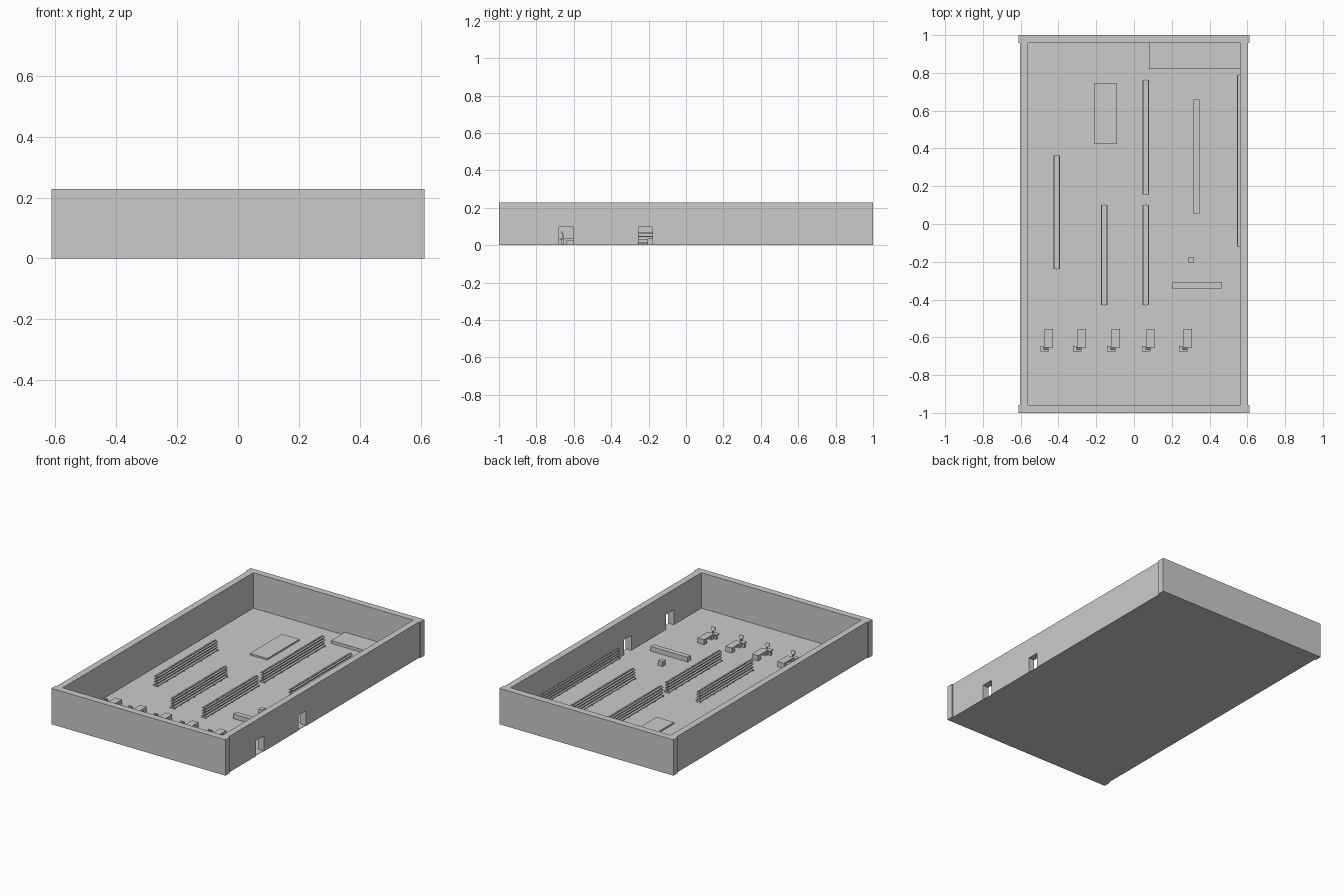
import bpy, bmesh
from mathutils import Matrix, Vector

if "Cube" in bpy.data.objects:
    bpy.data.objects.remove(bpy.data.objects["Cube"])


def add_box(bm, lo, hi, tilt=0.0):
    lo, hi = Vector(lo), Vector(hi)
    mat = (Matrix.Translation((lo + hi) / 2) @ Matrix.Rotation(tilt, 4, 'X')
           @ Matrix.Diagonal((*(hi - lo), 1)))
    bmesh.ops.create_cube(bm, size=1, matrix=mat)


def finish(bm, name):
    bmesh.ops.recalc_face_normals(bm, faces=bm.faces)
    me = bpy.data.meshes.new(name)
    bm.to_mesh(me)
    bm.free()
    ob = bpy.data.objects.new(name, me)
    bpy.context.collection.objects.link(ob)
    return ob


def box(name, lo, hi):
    bm = bmesh.new()
    add_box(bm, lo, hi)
    return finish(bm, name)


H = 0.228      # wall height
F = 0.003      # floor top

# Floor and plain walls
box("floor", (-0.60, -0.99, 0), (0.60, 0.99, F))
box("front_wall", (-0.612, -1, 0), (0.612, -0.957, H))
box("back_wall", (-0.612, 0.957, 0), (0.612, 1, H))
box("left_wall", (-0.604, -0.957, 0), (-0.562, 0.957, H))

# Right wall with two doorways, extruded from its outline
outline = [(-0.957, 0)]
for a, b in ((-0.68, -0.602), (-0.255, -0.178)):
    outline += [(a, 0), (a, 0.098), (b, 0.098), (b, 0)]
outline += [(0.957, 0), (0.957, H), (-0.957, H)]
bm = bmesh.new()
face = bm.faces.new([bm.verts.new((0.562, y, z)) for y, z in outline])
ext = bmesh.ops.extrude_face_region(bm, geom=[face])
moved = [v for v in ext["geom"] if isinstance(v, bmesh.types.BMVert)]
bmesh.ops.translate(bm, verts=moved, vec=(0.042, 0, 0))
bmesh.ops.triangulate(bm, faces=[f for f in bm.faces if len(f.verts) > 4])
finish(bm, "right_wall")


# Shelving rows: spine panel, stacked boards, uprights and feet
def shelf_row(name, x0, x1, y0, y1, bays, spine=None, top=0.07):
    bm = bmesh.new()
    mid = (x0 + x1) / 2 if spine is None else spine
    add_box(bm, (mid - 0.002, y0, F), (mid + 0.002, y1, top))
    for i in range(4):
        z = 0.009 + i * 0.0175
        inset = 0.0 if i == 0 else 0.002
        add_box(bm, (x0 + inset, y0, z), (x1 - inset, y1, z + 0.004))
    for i in range(bays + 1):
        y = y0 + (y1 - y0) * i / bays
        add_box(bm, (mid - 0.004, y - 0.002, F), (mid + 0.004, y + 0.002, top + 0.001))
        add_box(bm, (x0, y - 0.002, 0.0005), (x1, y + 0.002, 0.009))
    finish(bm, name)


shelf_row("shelf_left", -0.426, -0.392, -0.238, 0.363, 7)
shelf_row("shelf_mid_left", -0.175, -0.141, -0.43, 0.10, 8)
shelf_row("shelf_mid_front", 0.046, 0.080, -0.43, 0.10, 8)
shelf_row("shelf_mid_back", 0.046, 0.080, 0.157, 0.763, 7)
shelf_row("shelf_right", 0.314, 0.348, 0.055, 0.66, 7)
shelf_row("shelf_wall", 0.546, 0.563, -0.118, 0.79, 12, spine=0.560)

# Low platforms, bench and stand
box("back_platform", (0.08, 0.82, F), (0.562, 0.957, 0.022))
box("display_platform", (-0.213, 0.423, F), (-0.09, 0.745, 0.013))
box("bench", (0.205, -0.342, F), (0.465, -0.31, 0.033))
box("stand", (0.288, -0.207, F), (0.318, -0.175, 0.035))

# Checkouts: counter on supports with a till at the front end
for i, x in enumerate((-0.428, -0.254, -0.074, 0.111, 0.307)):
    bm = bmesh.new()
    add_box(bm, (x - 0.045, -0.656, 0.024), (x, -0.555, 0.036))
    add_box(bm, (x - 0.045, -0.585, F), (x, -0.555, 0.024))
    add_box(bm, (x - 0.042, -0.655, F), (x - 0.004, -0.635, 0.024))
    finish(bm, f"checkout_counter_{i + 1}")
    bm = bmesh.new()
    add_box(bm, (x - 0.068, -0.676, 0.030), (x - 0.024, -0.645, 0.036))
    add_box(bm, (x - 0.062, -0.668, F), (x - 0.046, -0.655, 0.030))
    add_box(bm, (x - 0.038, -0.664, 0.036), (x - 0.030, -0.656, 0.058))
    add_box(bm, (x - 0.050, -0.664, 0.052), (x - 0.024, -0.658, 0.074), tilt=0.35)
    finish(bm, f"checkout_till_{i + 1}")
